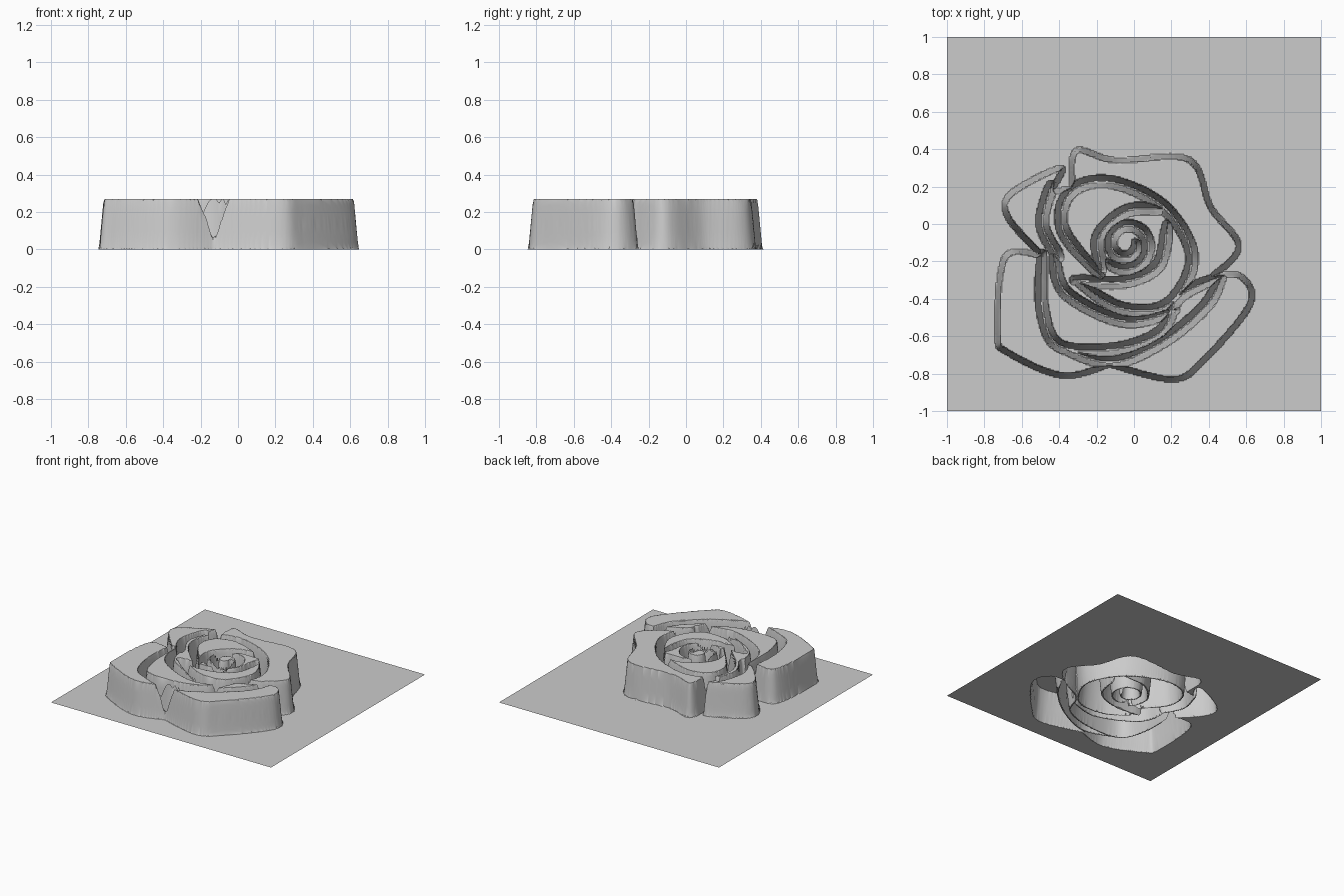
import bpy, bmesh, math
from mathutils import Vector
from mathutils.geometry import interpolate_bezier

if "Cube" in bpy.data.objects:
    bpy.data.objects.remove(bpy.data.objects["Cube"])

N = 300                 # grid cells per side
STEP = 2 / N
HEIGHT = 0.27           # plateau height of the petals
SLOPE = 0.013           # half the run of the steep walls
GROOVE = 0.02           # half width of the grooves
FAR = 0.06              # reach of the distance stamps


def curve(*v):
    """Smooth open path through the given x, y points."""
    p = [Vector(c) for c in zip(v[::2], v[1::2])]
    last, out = len(p) - 1, []
    for i in range(last):
        a, b, c, d = p[max(i - 1, 0)], p[i], p[i + 1], p[min(i + 2, last)]
        count = int((c - b).length / 0.003) + 2
        out += interpolate_bezier(b, b + (c - a) / 6, c - (d - b) / 6, c, count)[:-1]
    return [Vector(q[:2]) for q in out] + [p[-1]]


def spiral(cx, cy, r0, r1, start, turns):
    """Inward curl with an evenly shrinking radius."""
    n = 300
    out = []
    for k in range(n + 1):
        t = k / n
        a, r = math.radians(start) + math.tau * turns * t, r0 + (r1 - r0) * t
        out.append(Vector((cx + r * math.cos(a), cy + r * math.sin(a))))
    return out


def distance_field(paths, half_width=0):
    """Distance from each grid point to the nearest path; wide paths taper at the ends."""
    field = [[FAR] * (N + 1) for _ in range(N + 1)]
    reach = int(FAR / STEP) + 1
    for path in paths:
        last = len(path) - 1
        for k, p in enumerate(path):
            w = half_width * min(1, 0.5 + 5 * min(k, last - k) / (last + 1))
            ci, cj = round((p.x + 1) / STEP), round((p.y + 1) / STEP)
            for j in range(cj - reach, cj + reach + 1):
                dy = j * STEP - 1 - p.y
                for i in range(ci - reach, ci + reach + 1):
                    d = math.hypot(i * STEP - 1 - p.x, dy) - w
                    if d < field[j][i]:
                        field[j][i] = d
    return field


def ramp(d):
    return min(1, max(0, (d + SLOPE) / (2 * SLOPE)))


# outer contour: one smooth curve per petal, meeting in sharp notches
top_petal = curve(-.33, .19, -.31, .39, -.1, .34, .29, .345, .41, .09, .56, -.12, .42, -.28)
lower_right = curve(.42, -.28, .57, -.28, .62, -.43, .36, -.74, .2, -.83, -.13, -.75)
lower_left = curve(-.13, -.75, -.38, -.81, -.67, -.69, -.73, -.59, -.69, -.18, -.49, -.17)
upper_left = curve(-.49, -.17, -.67, .03, -.66, .16, -.39, .3, -.45, .17)
notch = curve(-.45, .17, -.33, .19)
petals = [top_petal, lower_right, lower_left, upper_left, notch]
outline = sum(petals, [])

# grooves separating the petals
bud_ring = curve(-.18, -.28, -.38, -.03, -.34, .17, -.13, .225, .16, .09,
                 .31, -.18, .18, -.43, -.07, -.45, -.31, -.3)
crescent = curve(-.44, .21, -.49, 0, -.4, -.18)
bud_inner = curve(-.32, -.3, -.06, -.31, .13, -.22, .18, 0)
wrap_inner = curve(-.43, -.17, -.36, -.37, -.05, -.52, .22, -.46)
wrap_outer = curve(-.49, -.16, -.49, -.45, -.4, -.65, -.11, -.67, .14, -.58, .24, -.39, .46, -.28)
wrap_lower = curve(-.42, -.64, -.13, -.74, .15, -.63, .38, -.44, .47, -.28)
heart_ring = curve(.16, .08, -.04, .07, -.19, -.07, -.17, -.24)
heart_curl = spiral(-.04, -.11, .14, .05, 225, 1.4)
grooves = [bud_ring, crescent, bud_inner, wrap_inner, wrap_outer, wrap_lower, heart_ring, heart_curl]

edge = distance_field(petals)
cut = distance_field(grooves, GROOVE)

# rows of the sheet: a scanline test tells inside from outside of the contour
bm = bmesh.new()
rows = []
for j in range(N + 1):
    y = j * STEP - 1
    hits = [a.x + (y - a.y) / (b.y - a.y) * (b.x - a.x)
            for a, b in zip(outline, outline[1:] + outline[:1])
            if (a.y > y) != (b.y > y)]
    row = []
    for i in range(N + 1):
        x = i * STEP - 1
        inside = sum(h < x for h in hits) % 2
        d = edge[j][i] if inside else -edge[j][i]
        row.append(bm.verts.new((x, y, HEIGHT * min(ramp(d), ramp(cut[j][i])))))
    rows.append(row)
for lo, hi in zip(rows, rows[1:]):
    for i in range(N):
        bm.faces.new((lo[i], lo[i + 1], hi[i + 1], hi[i]))

# raised flower relief on its square base sheet
mesh = bpy.data.meshes.new("flower_relief")
bm.to_mesh(mesh)
bm.free()
relief = bpy.data.objects.new("flower_relief", mesh)
bpy.context.collection.objects.link(relief)
bpy.context.view_layer.objects.active = relief
relief.select_set(True)
bpy.ops.object.shade_smooth_by_angle(angle=math.radians(30))
